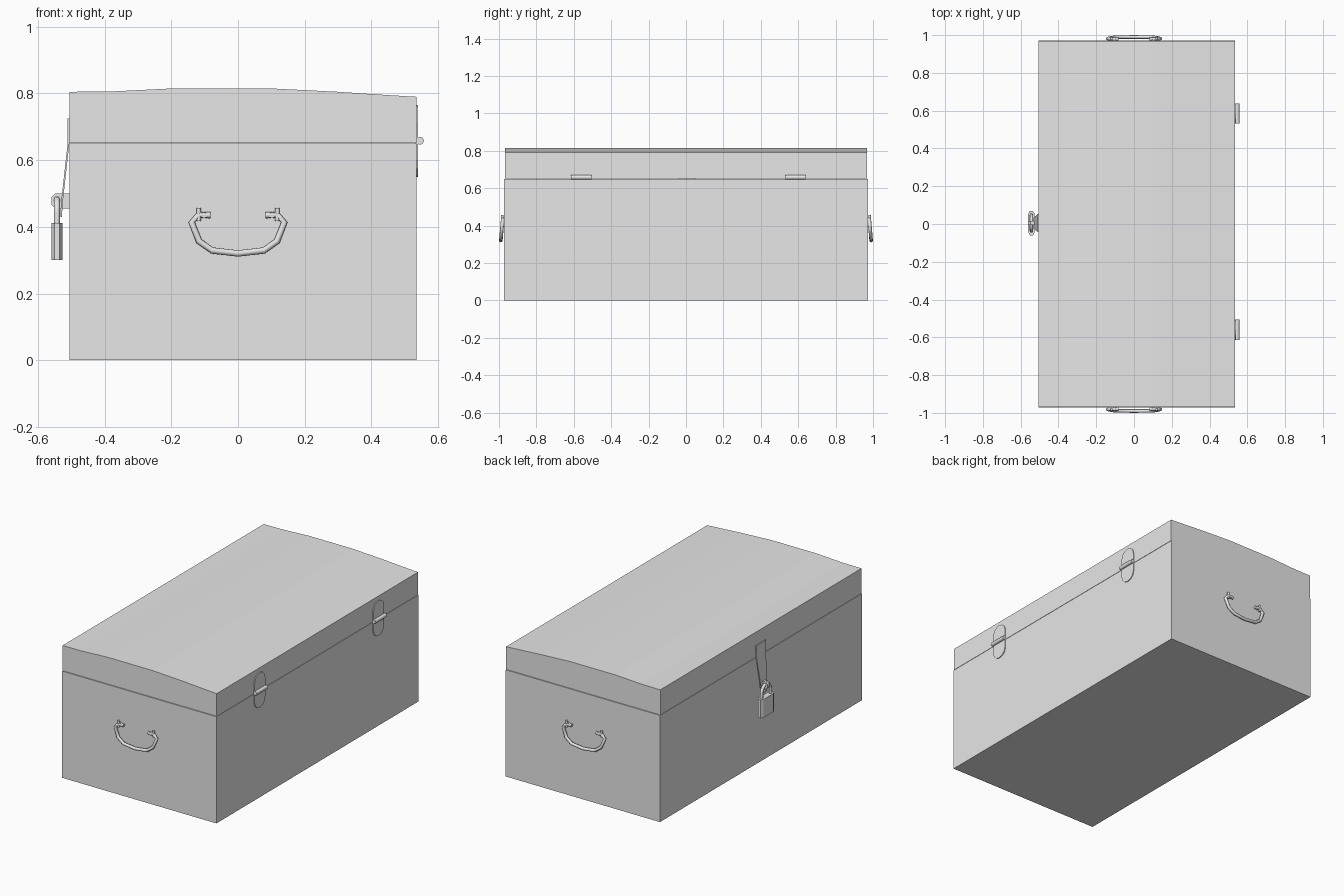
import bpy, bmesh, math
from mathutils import Vector

if "Cube" in bpy.data.objects:
    bpy.data.objects.remove(bpy.data.objects["Cube"])

mat = bpy.data.materials.new("plain grey")
mat.diffuse_color = (0.8, 0.8, 0.8, 1)
mat.use_nodes = True
mat.node_tree.nodes["Principled BSDF"].inputs["Base Color"].default_value = mat.diffuse_color


def finish(name, bm):
    bmesh.ops.recalc_face_normals(bm, faces=bm.faces)
    me = bpy.data.meshes.new(name)
    bm.to_mesh(me)
    bm.free()
    me.materials.append(mat)
    ob = bpy.data.objects.new(name, me)
    bpy.context.collection.objects.link(ob)
    return ob


def prism(name, profile, offset):
    """Extrude a closed 3D profile along an offset vector."""
    bm = bmesh.new()
    face = bm.faces.new([bm.verts.new(p) for p in profile])
    ext = bmesh.ops.extrude_face_region(bm, geom=[face])
    moved = [v for v in ext["geom"] if isinstance(v, bmesh.types.BMVert)]
    bmesh.ops.translate(bm, verts=moved, vec=Vector(offset))
    return finish(name, bm)


def box(name, x0, x1, y0, y1, z0, z1):
    return prism(name, [(x0, y0, z0), (x1, y0, z0), (x1, y1, z0), (x0, y1, z0)],
                 (0, 0, z1 - z0))


def tube(name, pts, r, sides=8, smooth=True):
    """Sweep a round section along a path, with capped ends."""
    bm = bmesh.new()
    pts = [Vector(p) for p in pts]
    rings = []
    for i, p in enumerate(pts):
        d = (pts[min(i + 1, len(pts) - 1)] - pts[max(i - 1, 0)]).normalized()
        ref = Vector((0, 1, 0)) if abs(d.y) < 0.8 else Vector((0, 0, 1))
        if name.startswith("padlock"):
            ref = Vector((1, 0, 0))
        a = d.cross(ref).normalized()
        b = d.cross(a)
        rings.append([bm.verts.new(p + r * (a * math.cos(t) + b * math.sin(t)))
                      for t in (2 * math.pi * k / sides for k in range(sides))])
    for r0, r1 in zip(rings, rings[1:]):
        for k in range(sides):
            n = (k + 1) % sides
            bm.faces.new((r0[k], r0[n], r1[n], r1[k])).smooth = smooth
    bm.faces.new(rings[0])
    bm.faces.new(rings[-1])
    return finish(name, bm)


# Trunk body and gently arched lid
box("trunk_body", -0.505, 0.535, -0.972, 0.972, 0, 0.650)
arch = [(0.535, 0.79), (0.42, 0.797), (0.30, 0.805), (0.10, 0.815),
        (-0.20, 0.815), (-0.38, 0.806), (-0.505, 0.805)]
prism("trunk_lid", [(x, -0.969, z) for x, z in
                    [(-0.505, 0.652), (0.535, 0.652)] + arch], (0, 1.938, 0))

# Hinges: rounded leaves and a knuckle pin
for side, yc in (("front", -0.56), ("back", 0.585)):
    outline = []
    for zc, start in ((0.715, 0), (0.60, math.pi)):
        for k in range(7):
            t = start + math.pi * k / 6
            outline.append((0.533, yc + 0.052 * math.cos(t), zc + 0.05 * math.sin(t)))
    prism(side + "_hinge_plate", outline, (0.007, 0, 0))
    tube(side + "_hinge_pin", [(0.546, yc - 0.054, 0.658), (0.546, yc + 0.054, 0.658)], 0.012)

# End handles with their mounting eyes
half = [(0.083, 0.435), (0.118, 0.436), (0.139, 0.414), (0.117, 0.357), (0.078, 0.329)]
path = [(-x, z) for x, z in half] + [(0, 0.320)] + half[::-1]
for side, s in (("front", -1), ("back", 1)):
    tube(side + "_handle", [(x, s * (0.990 - 0.010 * (z - 0.32) / 0.115), z) for x, z in path], 0.0095)
    for lr, x in (("left", -0.118), ("right", 0.118)):
        tube(f"{side}_{lr}_handle_eye", [(x, s * 0.982, 0.418), (x, s * 0.982, 0.457)], 0.007)
        tube(f"{side}_{lr}_handle_post", [(x * 0.87, s * 0.968, 0.435), (x * 0.87, s * 0.988, 0.435)], 0.009)

# Hasp: tapering strap that leans outward
bm = bmesh.new()
rows = []
for x, z, w in ((-0.506, 0.725, 0.048), (-0.506, 0.65, 0.045), (-0.526, 0.47, 0.03), (-0.528, 0.43, 0.022)):
    rows.append([bm.verts.new((x + dx, 0.005 + dy, z)) for dx, dy in
                 ((0, -w), (0, w), (-0.005, w), (-0.005, -w))])
for a, b in zip(rows, rows[1:]):
    for k in range(4):
        bm.faces.new((a[k], a[(k + 1) % 4], b[(k + 1) % 4], b[k]))
bm.faces.new(rows[0])
bm.faces.new(rows[-1])
finish("hasp_strap", bm)

# Staple through the hasp
prism("staple", [(x, -0.005, z) for x, z in
                 [(-0.50, 0.455), (-0.548, 0.455), (-0.56, 0.467), (-0.56, 0.488),
                  (-0.548, 0.50), (-0.50, 0.50)]], (0, 0.02, 0))

# Padlock: chamfered body and arched shackle
xc, yc = -0.543, 0.005
prism("padlock_body", [(xc + dx, yc + dy, 0.30) for dx, dy in
                       [(-0.017, -0.048), (-0.008, -0.065), (0.008, -0.065), (0.017, -0.048),
                        (0.017, 0.048), (0.008, 0.065), (-0.008, 0.065), (-0.017, 0.048)]],
      (0, 0, 0.112))
bow = [(xc, yc + 0.042 * math.cos(math.pi * k / 8), 0.442 + 0.042 * math.sin(math.pi * k / 8))
       for k in range(9)]
tube("padlock_shackle", [(xc, yc + 0.042, 0.40)] + bow + [(xc, yc - 0.042, 0.40)], 0.009)
